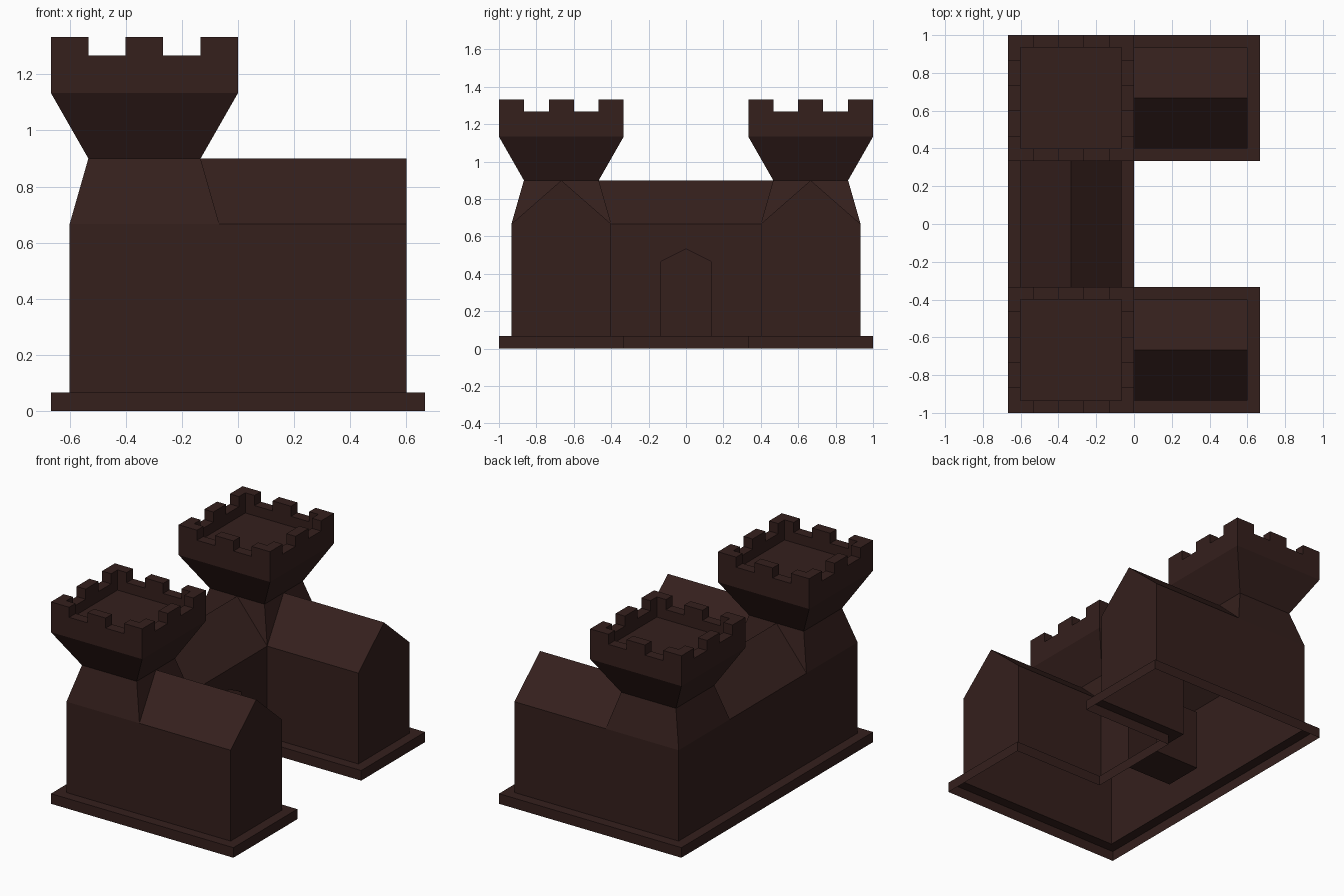
import bpy, bmesh

if "Cube" in bpy.data.objects:
    bpy.data.objects.remove(bpy.data.objects["Cube"])

U = 1 / 15                      # the whole model sits on a 1/15 grid
PARTS = ["plinth", "walls", "doorway", "roofs", "tower_necks", "tower_heads"]
bm = bmesh.new()


def face(part, *pts):
    """Add a polygon and its mirror image across the y = 0 plane."""
    for s in (1, -1):
        ring = pts if s == 1 else pts[::-1]
        f = bm.faces.new([bm.verts.new((x * U, s * y * U, z * U)) for x, y, z in ring])
        f.material_index = PARTS.index(part)


def strip(part, path_a, za, path_b, zb, count):
    """Join two matching paths with quads."""
    for i in range(count):
        a, b, c, d = path_a[i], path_a[i + 1], path_b[i + 1], path_b[i]
        face(part, (*a, za), (*b, za), (*c, zb), (*d, zb))


# plinth and walls: half of the U-shaped plan, from the back to the doorway
wall = [(-9, 0), (-9, 6), (-9, 14), (-1, 14), (9, 14), (9, 6), (-1, 6), (-1, 2), (-1, 0)]
foot = [(-10, 0), (-10, 5), (-10, 15), (0, 15), (10, 15), (10, 5), (0, 5), (0, 2), (0, 0)]
strip("plinth", foot, 0, foot, 1, 8)
strip("plinth", foot, 1, wall, 1, 8)
strip("walls", wall, 1, wall, 10, 6)
face("walls", (9, 6, 10), (9, 14, 10), (9, 10, 13.5))

# courtyard wall around the pointed doorway, and the deep recess behind it
face("walls", (-1, 6, 1), (-1, 2, 1), (-1, 2, 7), (-1, 0, 8), (-1, 0, 10), (-1, 6, 10))
arch = [(0, 1), (2, 1), (2, 7), (0, 8)]
for (y0, z0), (y1, z1) in zip(arch, arch[1:]):
    face("doorway", (-1, y0, z0), (-1, y1, z1), (-6, y1, z1), (-6, y0, z0))
face("doorway", *[(-6, y, z) for y, z in arch])

# gabled roofs of the wing and of the middle range
for y in (6, 14):
    face("roofs", (-1, y, 10), (9, y, 10), (9, 10, 13.5), (-2, 10, 13.5))
for x in (-9, -1):
    face("roofs", (x, 0, 10), (x, 6, 10), (-5, 7, 13.5), (-5, 0, 13.5))

# tapering tower neck: two whole sides, two sides cut by the roofs
face("tower_necks", (-9, 6, 10), (-9, 14, 10), (-8, 13, 13.5), (-8, 10, 13.5), (-8, 7, 13.5))
face("tower_necks", (-9, 14, 10), (-1, 14, 10), (-2, 13, 13.5), (-5, 13, 13.5), (-8, 13, 13.5))
for y, t in ((6, 7), (14, 13)):
    face("tower_necks", (-1, y, 10), (-2, t, 13.5), (-2, 10, 13.5))
for x, t in ((-9, -8), (-1, -2)):
    face("tower_necks", (x, 6, 10), (t, 7, 13.5), (-5, 7, 13.5))

# flared tower head with battlements, one side turned four times
outer, inner = [-5, -3, -1, 1, 3, 5], [-4, -3, -1, 1, 3, 4]
floor = []
for c, s in ((1, 0), (0, 1), (-1, 0), (0, -1)):
    def p(d, t, z):
        return (-5 + c * d - s * t, 10 + s * d + c * t, z)

    def side(*pts):
        face("tower_heads", *[p(*q) for q in pts])

    side((3, -3, 13.5), (3, 0, 13.5), (3, 3, 13.5), *[(5, t, 17) for t in outer[::-1]])
    floor += [p(4, t, 18) for t in inner[:-1]]
    for i in range(5):
        a, b, m, n = outer[i], outer[i + 1], inner[i], inner[i + 1]
        top = 19 + (i + 1) % 2
        side((5, a, 17), (5, b, 17), (5, b, 19), (5, a, 19))
        side((4, m, 18), (4, n, 18), (4, n, 19), (4, m, 19))
        side((5, a, top), (5, b, top), (4, n, top), (4, m, top))
        if top == 20:
            side((5, a, 19), (5, b, 19), (5, b, 20), (5, a, 20))
            side((4, m, 19), (4, n, 19), (4, n, 20), (4, m, 20))
    for t in outer[1:-1]:
        side((5, t, 19), (4, t, 19), (4, t, 20), (5, t, 20))
face("tower_heads", *floor)

bmesh.ops.remove_doubles(bm, verts=bm.verts, dist=1e-4)
bmesh.ops.recalc_face_normals(bm, faces=bm.faces)

# split the shell into named parts
mat = bpy.data.materials.new("dark_brown")
mat.diffuse_color = (0.035, 0.014, 0.012, 1)
mat.use_nodes = True
mat.node_tree.nodes["Principled BSDF"].inputs["Base Color"].default_value = mat.diffuse_color
for i, name in enumerate(PARTS):
    part = bm.copy()
    bmesh.ops.delete(part, geom=[f for f in part.faces if f.material_index != i], context='FACES')
    for f in part.faces:
        f.material_index = 0
    mesh = bpy.data.meshes.new(name)
    part.to_mesh(mesh)
    part.free()
    mesh.materials.append(mat)
    bpy.context.collection.objects.link(bpy.data.objects.new(name, mesh))
bm.free()
